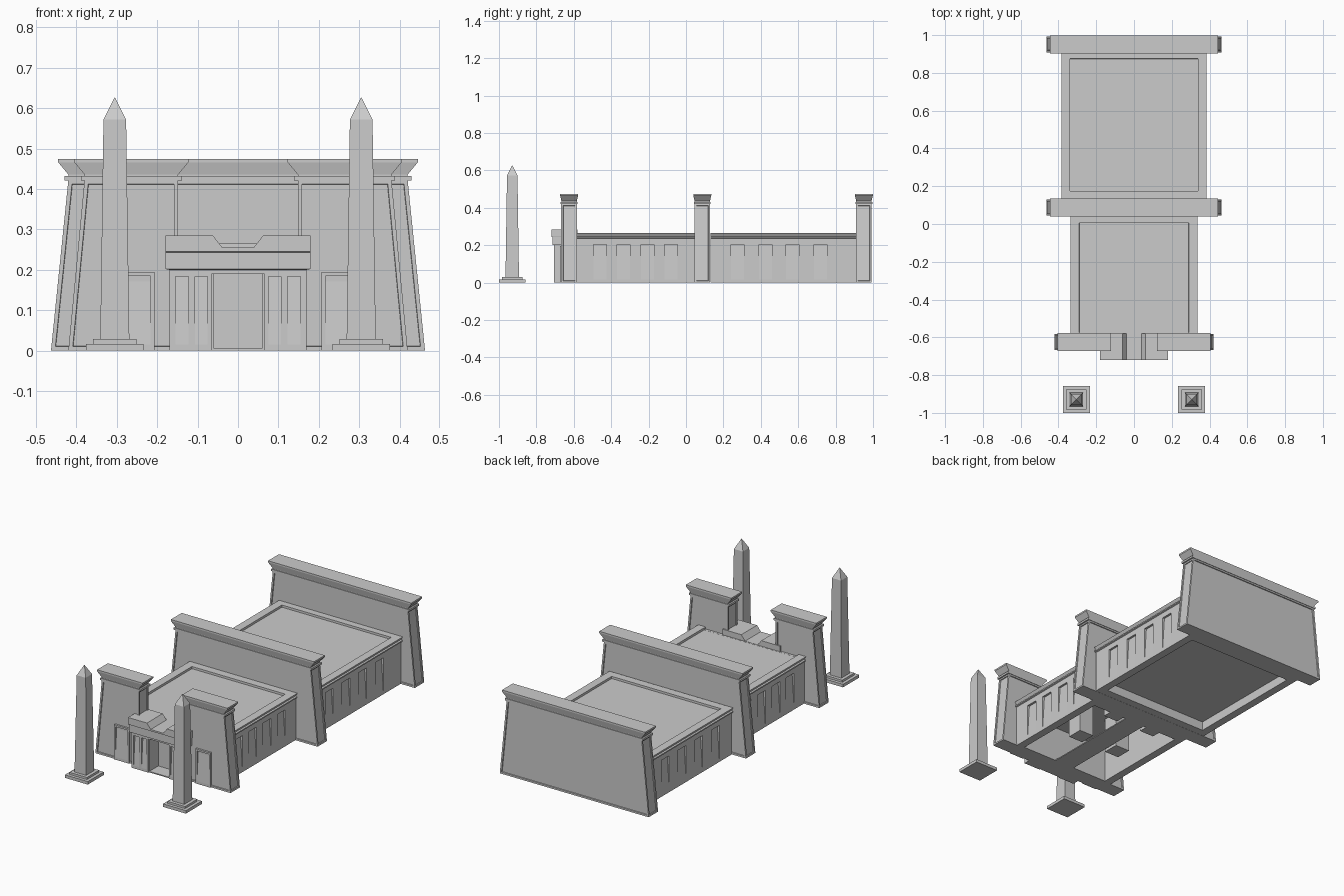
import bpy, bmesh

if "Cube" in bpy.data.objects:
    bpy.data.objects.remove(bpy.data.objects["Cube"])


def finish(name, bm):
    bmesh.ops.recalc_face_normals(bm, faces=bm.faces[:])
    me = bpy.data.meshes.new(name)
    bm.to_mesh(me)
    bm.free()
    ob = bpy.data.objects.new(name, me)
    bpy.context.collection.objects.link(ob)
    return ob


def loft(name, rings, panel=0, roof=None, under=None):
    """Stack rectangles (z, x0, x1, y0, y1); optional side panels, sunk roof, hollow underside."""
    bm = bmesh.new()
    loops = []
    for z, xa, xb, ya, yb in rings:
        xa, xb = sorted((xa, xb))
        loops.append([bm.verts.new((x, y, z)) for x, y in
                      ((xa, ya), (xb, ya), (xb, yb), (xa, yb))])
    sides = [bm.faces.new((a[i], a[(i + 1) % 4], b[(i + 1) % 4], b[i]))
             for a, b in zip(loops, loops[1:]) for i in range(4)]
    bottom = bm.faces.new(loops[0][::-1])
    top = bm.faces.new(loops[-1])
    bm.normal_update()
    if panel:
        for width, depth in ((panel, 0), (.001, -.005)):
            bmesh.ops.inset_individual(bm, faces=sides, thickness=width, depth=depth,
                                       use_even_offset=True)
    for face, spec in ((top, roof), (bottom, under)):
        if spec:
            width, drop = spec
            for t in (width, .0005):
                bmesh.ops.inset_region(bm, faces=[face], thickness=t, use_even_offset=True)
            bmesh.ops.translate(bm, verts=face.verts[:], vec=(0, 0, drop))
    return finish(name, bm)


def box(name, xa, xb, ya, yb, za, zb):
    return loft(name, [(za, xa, xb, ya, yb), (zb, xa, xb, ya, yb)])


def prism(bm, profile, axis, lo, hi):
    """Extrude a (horizontal, z) profile along x or y."""
    def pt(h, z, u):
        return (u, h, z) if axis == 'x' else (h, u, z)
    a = [bm.verts.new(pt(h, z, lo)) for h, z in profile]
    b = [bm.verts.new(pt(h, z, hi)) for h, z in profile]
    n = len(a)
    bm.faces.new(a)
    bm.faces.new(b[::-1])
    for i in range(n):
        bm.faces.new((a[i], a[(i + 1) % n], b[(i + 1) % n], b[i]))


def cut(target, cutter):
    cutter.hide_render = True
    cutter.hide_viewport = True
    mod = target.modifiers.new("cut", 'BOOLEAN')
    mod.operation = 'DIFFERENCE'
    mod.solver = 'EXACT'
    mod.object = cutter


def niches(target, axis, faces, spans, top, depth=.012):
    """Cut niches that are deepest at the head and fade out towards the ground."""
    bm = bmesh.new()
    for lo, hi in spans:
        for f in faces:
            o = 1 if f > 0 else -1
            prism(bm, [(f + o * .02, .01), (f + o * .0004, .01),
                       (f - o * depth, top), (f + o * .02, top)], axis, lo, hi)
    cut(target, finish(target.name + "_niche_cutter", bm))


def pylon(name, bot, top, yc):
    """Battered wall with sunk panels, roll moulding and flared cornice."""
    (b0, b1), (t0, t1) = bot, top
    d = .042
    loft(name + "_wall", [(0, b0, b1, yc - d, yc + d), (.422, t0, t1, yc - d, yc + d)], panel=.01)
    lo, hi = (-1, 1) if t0 < t1 else (1, -1)

    def ring(z, g, dy):
        return (z, t0 + lo * g, t1 + hi * g, yc - dy, yc + dy)
    loft(name + "_roll", [ring(.421, .009, .045), ring(.432, .009, .045)])
    loft(name + "_cornice", [ring(.43, 0, .041), ring(.436, 0, .041),
                             ring(.466, .025, .048), ring(.475, .025, .048)])


# Middle and rear pylons
for name, yc in (("middle_pylon", .087), ("rear_pylon", .951)):
    pylon(name, (-.463, .463), (-.42, .42), yc)


# Halls with parapet, sunk roof, hollow base and side niches
def hall(name, w, ya, yb, under, centres):
    def ring(z, g):
        return (z, -w + g, w - g, ya, yb)
    ob = loft(name, [ring(0, .01), ring(.235, .01), ring(.238, .002), ring(.245, .002),
                     ring(.248, .01), ring(.265, 0)], roof=(.045, -.012), under=under)
    niches(ob, 'y', (w - .01, .01 - w), [(c - .035, c + .035) for c in centres], .205)
    return ob


front_hall = hall("front_hall", .335, -.62, .05, (.045, .2), (-.46, -.335, -.205, -.08))
cut(front_hall, box("parapet_gap_cutter", -.289, .289, -.65, -.57, .2535, .3))
hall("rear_hall", .385, .13, .92, (.045, .05), (.275, .425, .57, .72))
box("processional_floor", -.062, .062, -.70, .06, 0, .006)

# Portal lintel
loft("portal_lintel", [(.19, -.17, .17, -.705, -.58), (.2, -.17, .17, -.705, -.58),
                       (.202, -.179, .179, -.714, -.58), (.243, -.179, .179, -.714, -.58),
                       (.246, -.18, .18, -.72, -.58), (.255, -.18, .18, -.72, -.58)])

for s, side in ((-1, "left"), (1, "right")):
    # Front towers with framed niches
    pylon(side + "_tower", (s * .148, s * .42), (s * .148, s * .38), -.625)
    frame = box(side + "_tower_niche_frame", s * .207, s * .30, -.673, -.64, 0, .195)
    niches(frame, 'x', (-.673,), [sorted((s * .216, s * .291))], .185)

    # Portal jambs and broken cornice
    jamb = box(side + "_portal_jamb", s * .066, s * .17, -.705, -.58, 0, .195)
    niches(jamb, 'x', (-.705,),
           [sorted((s * .075, s * .106)), sorted((s * .122, s * .155))], .184)
    box(side + "_door_frame", s * .061, s * .067, -.70, -.59, 0, .192)
    bm = bmesh.new()
    prism(bm, [(s * .038, .254), (s * .18, .254), (s * .18, .285), (s * .062, .285)],
          'y', -.72, -.58)
    finish(side + "_portal_cornice", bm)

    # Inner piers
    for i, y in enumerate((-.29, .0)):
        box(f"{side}_pier_{i + 1}", s * .08, s * .17, y - .045, y + .045, 0, .22)

    # Obelisks
    def sq(z, r):
        return (z, s * .305 - r, s * .305 + r, -.929 - r, -.929 + r)
    loft(side + "_obelisk_base", [sq(0, .071), sq(.017, .071)])
    loft(side + "_obelisk_step", [sq(.016, .054), sq(.029, .054)])
    loft(side + "_obelisk_shaft", [sq(.028, .036), sq(.572, .028), sq(.627, .0005)])
